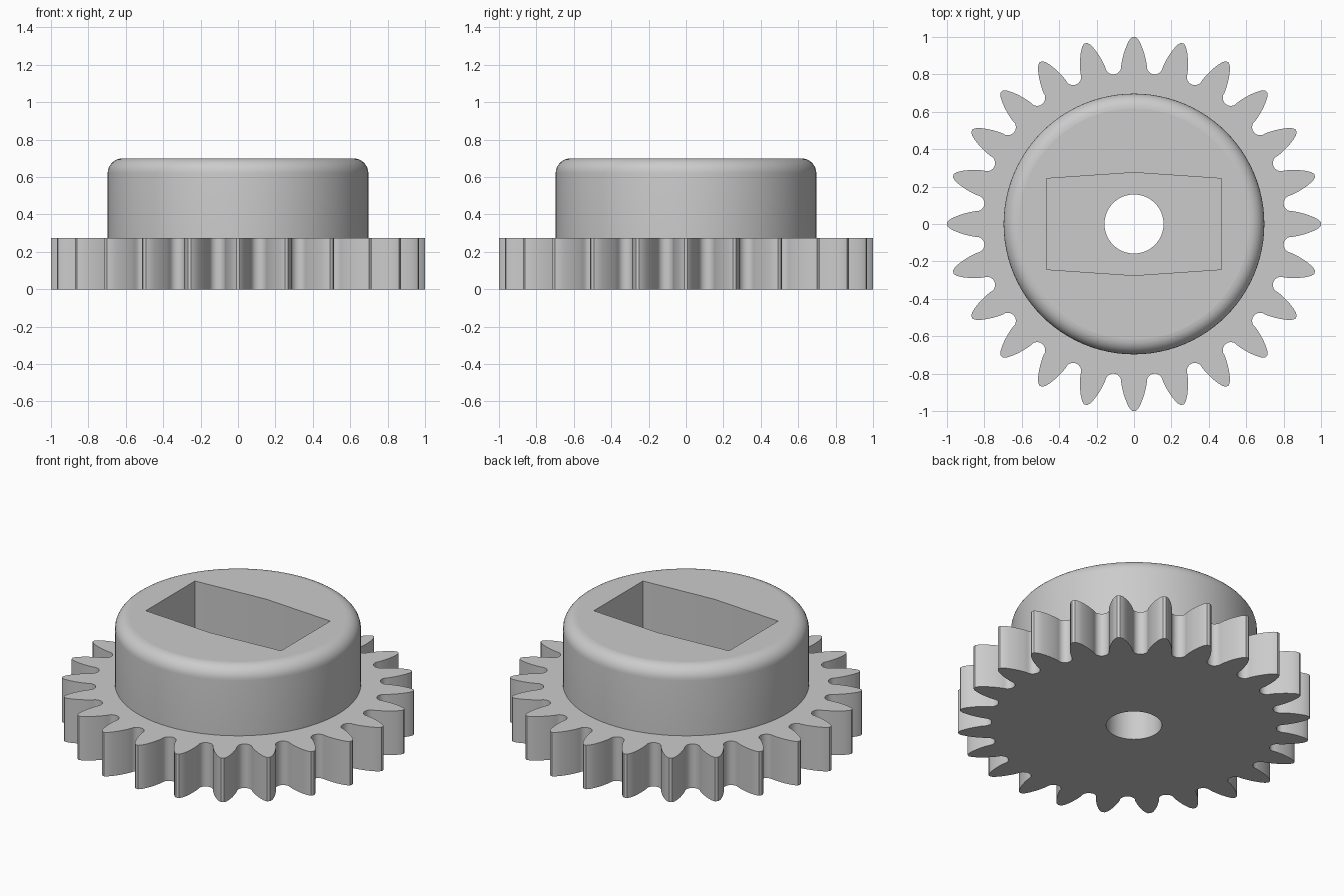
import bpy, bmesh
from math import sin, cos, pi, radians

if "Cube" in bpy.data.objects:
    bpy.data.objects.remove(bpy.data.objects["Cube"], do_unlink=True)

TEETH = 24
GEAR_TOP, TOP = 0.275, 0.70
HUB_R, ROUND = 0.697, 0.08
BORE_R = 0.158

# One plain grey for everything
GREY = (0.6, 0.6, 0.6, 1.0)
grey = bpy.data.materials.new("plain grey")
grey.use_nodes = True
grey.diffuse_color = GREY
grey.node_tree.nodes["Principled BSDF"].inputs["Base Color"].default_value = GREY


def finish(name, bm):
    bmesh.ops.recalc_face_normals(bm, faces=bm.faces)
    mesh = bpy.data.meshes.new(name)
    bm.to_mesh(mesh)
    bm.free()
    mesh.materials.append(grey)
    ob = bpy.data.objects.new(name, mesh)
    bpy.context.collection.objects.link(ob)
    return ob


def prism(name, outline, z0, z1):
    """Extrude a closed outline straight up."""
    bm = bmesh.new()
    face = bm.faces.new([bm.verts.new((x, y, z0)) for x, y in outline])
    up = bmesh.ops.extrude_face_region(bm, geom=[face])["geom"]
    bmesh.ops.translate(bm, vec=(0, 0, z1 - z0),
                        verts=[v for v in up if isinstance(v, bmesh.types.BMVert)])
    return finish(name, bm)


def circle(r, n):
    return [(r * cos(2 * pi * i / n), r * sin(2 * pi * i / n)) for i in range(n)]


def combine(target, other, operation):
    """Boolean that uses up its second solid."""
    mod = target.modifiers.new(operation.lower(), 'BOOLEAN')
    mod.object, mod.operation, mod.solver = other, operation, 'EXACT'
    with bpy.context.temp_override(object=target, active_object=target):
        bpy.ops.object.modifier_apply(modifier=mod.name)
    bpy.data.objects.remove(other, do_unlink=True)


# Toothed wheel: each tooth is a mirrored flank (radius, half width) plus a round valley
flank = [(0.87, 0.065), (0.90, 0.058), (0.93, 0.049), (0.96, 0.037), (0.985, 0.024), (1.0, 0.009)]
half_pitch = pi / TEETH
valley_r, valley_centre = 0.043, 0.85
tooth = [(r, -w) for r, w in flank] + [(r, w) for r, w in reversed(flank)]
for i in range(11):
    a = pi * i / 10
    u = valley_centre - valley_r * sin(a)
    v = -valley_r * cos(a)
    tooth.append((u * cos(half_pitch) - v * sin(half_pitch),
                  u * sin(half_pitch) + v * cos(half_pitch)))
outline = []
for t in range(TEETH):
    c, s = cos(2 * half_pitch * t), sin(2 * half_pitch * t)
    outline += [(x * c - y * s, x * s + y * c) for x, y in tooth]
gear = prism("toothed_wheel", outline, 0, GEAR_TOP)

# Hub with a rounded upper rim
hub = prism("hub", circle(HUB_R, 96), GEAR_TOP - 0.1, TOP)
bm = bmesh.new()
bm.from_mesh(hub.data)
rim = [e for e in bm.edges if all(v.co.z > TOP - 0.001 for v in e.verts)]
bmesh.ops.bevel(bm, geom=rim, offset=ROUND, segments=8, profile=0.5, affect='EDGES')
bm.to_mesh(hub.data)
bm.free()
combine(gear, hub, 'UNION')

# Six-sided pocket in the hub, and a bore through the wheel
pocket = [(-0.468, -0.243), (0, -0.275), (0.468, -0.243),
          (0.468, 0.243), (0, 0.275), (-0.468, 0.243)]
combine(gear, prism("pocket_cutter", pocket, GEAR_TOP, TOP + 0.2), 'DIFFERENCE')
combine(gear, prism("bore_cutter", circle(BORE_R, 64), -0.2, TOP + 0.2), 'DIFFERENCE')

# Smooth the curved sides and keep level faces flat
gear.name = "gear_with_hub"
bpy.ops.object.select_all(action='DESELECT')
gear.select_set(True)
bpy.context.view_layer.objects.active = gear
bpy.ops.object.shade_smooth_by_angle(angle=radians(30))
for p in gear.data.polygons:
    if abs(p.normal.z) > 0.999:
        p.use_smooth = False
